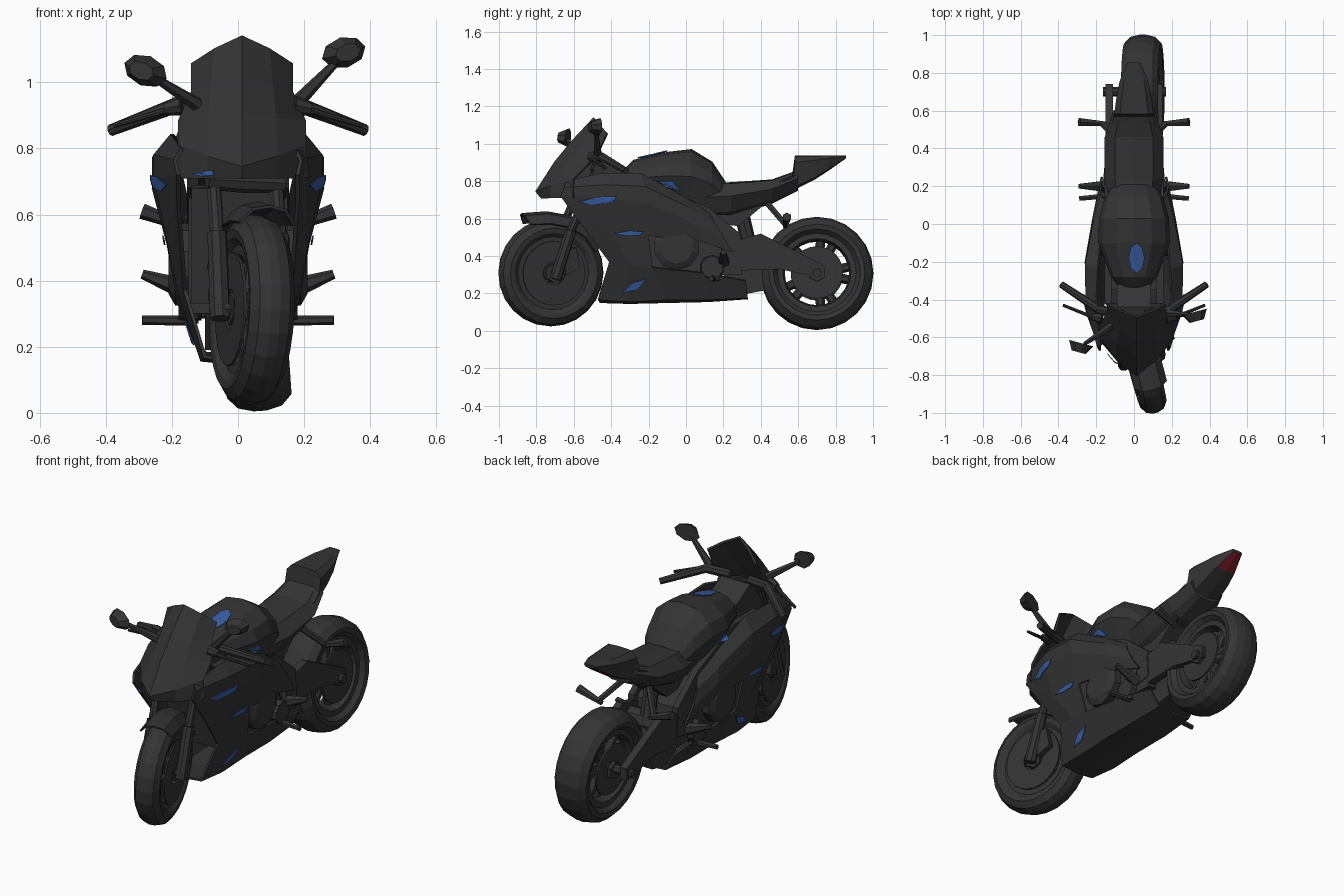
import bpy, bmesh
from math import sin, cos, pi, radians
from mathutils import Matrix, Vector
from mathutils.bvhtree import BVHTree

old = bpy.data.objects.get("Cube")
if old:
    bpy.data.objects.remove(old)

def material(name, rgb):
    m = bpy.data.materials.new(name)
    m.use_nodes = True
    m.diffuse_color = (*rgb, 1)
    m.node_tree.nodes["Principled BSDF"].inputs["Base Color"].default_value = (*rgb, 1)
    return m

charcoal = material("charcoal", (.034, .034, .034))
blue = material("blue", (.04, .11, .36))
red = material("red", (.2, .012, .02))

def turn_about(point, angle, axis):
    p = Matrix.Translation(Vector(point))
    return p @ Matrix.Rotation(radians(angle), 4, axis) @ p.inverted()

# The wheels lean a little; the front wheel group is also steered
ASIDE = Matrix.Translation((.012, 0, 0))
LEAN = ASIDE @ turn_about((0, 0, .8), -4, 'Y')
STEER = LEAN @ turn_about((0, -.5, .85), 16, Vector((0, .4, .91)))

def finish(name, bm, mat=charcoal, mirror=False, thick=0, pose=None):
    bmesh.ops.recalc_face_normals(bm, faces=bm.faces)
    mesh = bpy.data.meshes.new(name)
    bm.to_mesh(mesh)
    bm.free()
    mesh.materials.append(mat)
    ob = bpy.data.objects.new(name, mesh)
    bpy.context.collection.objects.link(ob)
    if pose:
        ob.matrix_world = pose
    if mirror:
        ob.modifiers.new("Mirror", 'MIRROR')
    if thick:
        s = ob.modifiers.new("Solidify", 'SOLIDIFY')
        s.thickness, s.offset = thick, 0
    return ob

def grid(name, rows, closed=False, caps=False, gap=None, **kw):
    bm = bmesh.new()
    vs = [[bm.verts.new(p) for p in row] for row in rows]
    n = len(vs[0])
    for a, b in zip(vs, vs[1:]):
        for i in range(n if closed else n - 1):
            j = (i + 1) % n
            quad = (a[i], a[j], b[j], b[i])
            if not (gap and gap(sum((v.co for v in quad), Vector()) / 4)):
                bm.faces.new(quad)
    if caps:
        bm.faces.new(vs[0])
        bm.faces.new(vs[-1])
    return finish(name, bm, **kw)

def loft(name, stations, profile, **kw):
    rows = []
    for y, lo, hi, w in stations:
        half = [(u * w, y, lo + (hi - lo) * v) for u, v in profile]
        rows.append(half + [(-x, b, z) for x, b, z in reversed(half) if x > 0])
    return grid(name, rows, closed=True, caps=True, **kw)

def lathe(name, profile, centre, segs=24, **kw):
    rings = [[(x, centre[0] + r * cos(2 * pi * i / segs), centre[1] + r * sin(2 * pi * i / segs))
              for i in range(segs)] for x, r in profile + profile[:1]]
    return grid(name, rings, closed=True, **kw)

def rods(name, parts, sides=8, **kw):
    bm = bmesh.new()
    for p, q, r, s in parts:
        p, q = Vector(p), Vector(q)
        d = q - p
        place = Matrix.Translation((p + q) / 2) @ d.to_track_quat('Z', 'Y').to_matrix().to_4x4()
        bmesh.ops.create_cone(bm, cap_ends=True, segments=sides, radius1=r,
                              radius2=s, depth=d.length, matrix=place)
    return finish(name, bm, **kw)

def prism(name, outline, x0, x1, **kw):
    return grid(name, [[(x, y, z) for y, z in outline] for x in (x0, x1)],
                closed=True, caps=True, **kw)

# Wheels
def wheel(prefix, centre, w, R, pose):
    y, z = centre
    half = [(w * .6, R - .1), (w * .95, R - .07), (w, R - .045), (w * .68, R - .012), (w * .2, R)]
    lathe(prefix + "_tyre", half + [(-x, r) for x, r in reversed(half)], centre, pose=pose)
    rim = [(w * .7, R - .085), (w * .7, R - .12), (w * .3, R - .13)]
    lathe(prefix + "_rim", rim + [(-x, r) for x, r in reversed(rim)], centre, pose=pose)
    spokes = [((-w, y, z), (w, y, z), .05, .05)]
    for i in range(10):
        a = 2 * pi * (i // 2) / 5 + (.2 if i % 2 else -.2)
        spokes.append(((0, y, z), (0, y + (R - .11) * cos(a), z + (R - .11) * sin(a)), .03, .024))
    rods(prefix + "_spokes", spokes, sides=6, pose=pose)

FRONT, REAR = (-.722, .31), (.7, .306)
wheel("front", FRONT, .07, .287, STEER)
wheel("rear", REAR, .098, .302, LEAN)
lathe("front_brake_discs", [(.062, .06), (.07, .06), (.07, .172), (.062, .172)],
      FRONT, mirror=True, pose=STEER)
lathe("rear_discs", [(.07, .03), (.08, .03), (.08, .14), (.07, .14)], REAR, mirror=True, pose=LEAN)

# Front fork, calipers and mudguard
fy, fz = FRONT
rods("front_fork", [((.098, fy, fz - .03), (.098, -.64, .54), .032, .03),
                    ((.098, -.64, .54), (.098, -.5, .87), .022, .022),
                    ((0, fy, fz), (.11, fy, fz), .02, .02),
                    ((0, -.58, .7), (.12, -.58, .7), .035, .03),
                    ((0, -.5, .87), (.12, -.5, .87), .035, .03)], mirror=True, pose=STEER)
prism("front_calipers", [(-.67, .3), (-.59, .34), (-.61, .45), (-.67, .43)], .05, .105,
      mirror=True, pose=STEER)
guard = []
for deg, r in ((28, .31), (50, .314), (72, .318), (95, .325), (118, .355)):
    a = radians(deg)
    guard.append([(x, fy + (r - d) * cos(a), fz + (r - d) * sin(a))
                  for x, d in ((0, 0), (.05, .012), (.085, .06))])
grid("front_mudguard", guard, mirror=True, thick=.01, pose=STEER)

# Nose cowl with ridge, running up to the screen
nose = grid("nose_cowl", [
    [(0, -.77, .71), (.1, -.72, .71), (.2, -.6, .71)],
    [(0, -.8, .745), (.1, -.72, .775), (.19, -.6, .81)],
    [(0, -.7, .9), (.1, -.63, .89), (.19, -.53, .88)],
    [(0, -.61, 1.01), (.09, -.56, .99), (.15, -.46, .97)],
    [(0, -.49, 1.138), (.08, -.46, 1.1), (.15, -.42, 1.055)]],
    mirror=True, thick=.012, pose=ASIDE)

# Side fairings joined under the belly, open around the engine covers
fairing = grid("side_fairing", [
    [(.17, -.64, .8), (.2, -.45, .84), (.19, -.24, .84), (.17, -.02, .72), (.15, .12, .63)],
    [(.19, -.65, .765), (.25, -.43, .78), (.255, -.22, .77), (.21, .01, .66), (.17, .15, .58)],
    [(.18, -.67, .72), (.25, -.43, .71), (.255, -.2, .68), (.215, .03, .58), (.18, .2, .5)],
    [(.18, -.61, .64), (.215, -.42, .55), (.21, -.2, .51), (.19, .08, .48), (.17, .25, .42)],
    [(.16, -.41, .37), (.175, -.3, .36), (.18, -.18, .34), (.17, .1, .31), (.15, .32, .27)],
    [(.1, -.47, .17), (.11, -.3, .16), (.11, -.1, .17), (.11, .12, .17), (.1, .33, .18)],
    [(0, -.46, .155), (0, -.3, .15), (0, -.1, .155), (0, .12, .16), (0, .33, .175)]],
    mirror=True, thick=.012, gap=lambda c: c.y > -.15 and .32 < c.z < .46)

# Engine, radiator and frame
prism("engine", [(-.35, .65), (.1, .65), (.26, .5), (.3, .3), (-.33, .3)], 0, .15, mirror=True)
prism("radiator", [(-.46, .68), (-.42, .69), (-.35, .34), (-.39, .33)], 0, .14, mirror=True)
rods("engine_covers", [((.14, -.05, .45), (.19, -.05, .45), .125, .125),
                       ((.19, -.05, .45), (.21, -.05, .45), .125, .09),
                       ((.12, .14, .34), (.18, .14, .34), .07, .06)], sides=10, mirror=True)
prism("frame", [(-.42, .8), (-.2, .8), (.12, .66), (.29, .52), (.3, .36), (.2, .34),
                (.08, .54), (-.36, .68)], .12, .155, mirror=True)
prism("cockpit", [(-.6, .86), (-.44, .92), (-.32, .85), (-.3, .74), (-.6, .74)], 0, .09, mirror=True)
prism("muffler", [(.2, .3), (.42, .36), (.47, .31), (.44, .22), (.28, .19)], -.1, .1)

# Tank
tank = loft("fuel_tank", [(-.38, .74, .82, .05), (-.28, .72, .915, .12), (-.1, .7, .957, .19),
                          (.03, .68, .972, .185), (.14, .66, .905, .155), (.21, .64, .8, .11)],
            [(0, 1), (.5, .95), (.88, .75), (1, .5), (.66, 0)])

# Seat, tail and rear subframe
loft("seat", [(.1, .6, .79, .13), (.24, .61, .795, .155), (.46, .68, .81, .155),
              (.6, .75, .86, .11)], [(0, 1), (.65, .96), (1, .6), (.7, .15), (.4, 0)])
tail = loft("tail", [(.5, .71, .82, .12), (.57, .75, .85, .108), (.582, .755, .937, .105),
                     (.69, .81, .938, .09), (.76, .855, .939, .075), (.855, .922, .939, .034)],
            [(0, 1), (.7, .98), (1, .8), (.8, .08), (0, 0)])
tail.data.materials.append(red)
for f in tail.data.polygons:
    if f.center.y > .76 and f.normal.z < -.45:
        f.material_index = 1
prism("subframe", [(.05, .72), (.3, .7), (.5, .74), (.4, .66), (.28, .56), (.1, .58)],
      0, .08, mirror=True)
rods("rear_shock", [((0, .3, .62), (0, .36, .36), .04, .04)])

# Swingarm
prism("swingarm", [(.22, .47), (.4, .52), (.56, .44), (.74, .35), (.74, .28), (.5, .33), (.22, .32)],
      .11, .15, mirror=True)
rods("swingarm_bridge", [((-.12, .33, .42), (.12, .33, .42), .06, .06),
                         ((-.165, .7, .31), (.17, .7, .31), .025, .025)])

# Footrests and their hangers
rods("footrests", [((.15, .2, .37), (.29, .2, .42), .034, .014),
                   ((.13, .15, .28), (.29, .135, .28), .016, .014),
                   ((.14, .2, .48), (.16, .16, .27), .025, .02),
                   ((.06, .42, .7), (.17, .53, .57), .018, .016),
                   ((.15, .53, .56), (.29, .54, .61), .014, .024)], sides=6, mirror=True)

# Handlebars and levers
rods("handlebars", [((.06, -.48, .92), (.2, -.45, .93), .025, .025),
                    ((.19, -.45, .93), (.385, -.32, .855), .024, .018),
                    ((.17, -.5, .93), (.22, -.49, .92), .03, .02),
                    ((.2, -.5, .92), (.375, -.43, .87), .01, .008)], mirror=True)

# Mirrors, each on its own stalk
def mirror(name, foot, head, roll, yaw):
    foot, head = Vector(foot), Vector(head)
    rods(name + "_stalk", [(foot, foot.lerp(head, .85), .022, .012)], sides=6)
    pose = (Matrix.Translation(head) @ Matrix.Rotation(radians(yaw), 4, 'Z')
            @ Matrix.Rotation(radians(roll), 4, 'Y') @ Matrix.Diagonal((1.35, 1, .9, 1)))
    rods(name + "_head", [((0, -.03, 0), (0, .02, 0), .03, .052)], pose=pose)

mirror("right_mirror", (-.12, -.54, .93), (-.285, -.65, 1.035), 20, -15)
mirror("left_mirror", (.18, -.47, .94), (.325, -.485, 1.09), -15, 15)

# Blue inlays laid on the bodywork
bpy.context.view_layer.update()
deps = bpy.context.evaluated_depsgraph_get()
shells = [BVHTree.FromObject(o, deps) for o in (nose, fairing, tank)]
LOOK = {"side": lambda a, b: ((2, a, b), (-1, 0, 0)),
        "front": lambda a, b: ((a, -2, b), (0, 1, 0)),
        "top": lambda a, b: ((a, b, 2), (0, 0, -1))}

def inlay(name, look, outline, both=True):
    pts = [Vector(p) for p in outline]
    edge = [p.lerp(q, t) for p, q in zip(pts, pts[1:] + pts[:1]) for t in (0, .5)]
    mid = sum(edge, Vector((0, 0))) / len(edge)
    rows = []
    for t in (0, .5, .98):
        rows.append([])
        for p in edge:
            start, ray = (Vector(v) for v in LOOK[look](*p.lerp(mid, t)))
            hits = [h for h in (s.ray_cast(start, ray) for s in shells) if h[0]]
            spot = min(hits, key=lambda h: h[3])[0] if hits else start + ray * 1.78
            rows[-1].append(spot - ray * .007)
    grid(name, rows, closed=True, mat=blue, mirror=both, thick=.004)

inlay("upper_vent", "side", [(-.57, .69), (-.48, .715), (-.37, .72), (-.39, .69), (-.5, .67)])
inlay("middle_stripe", "side", [(-.39, .52), (-.3, .537), (-.23, .53), (-.25, .51), (-.32, .508)])
inlay("lower_stripe", "side", [(-.34, .205), (-.29, .255), (-.21, .28), (-.26, .22)])
inlay("tank_panel", "side", [(-.15, .8), (-.07, .8), (-.03, .75), (-.1, .765)])
inlay("lamp_strip", "front", [(-.14, .722), (-.08, .735), (-.07, .72), (-.11, .715)], both=False)
inlay("fuel_cap", "top", [(.014 + .042 * cos(i * pi / 4), -.18 + .08 * sin(i * pi / 4))
                          for i in range(8)], both=False)
